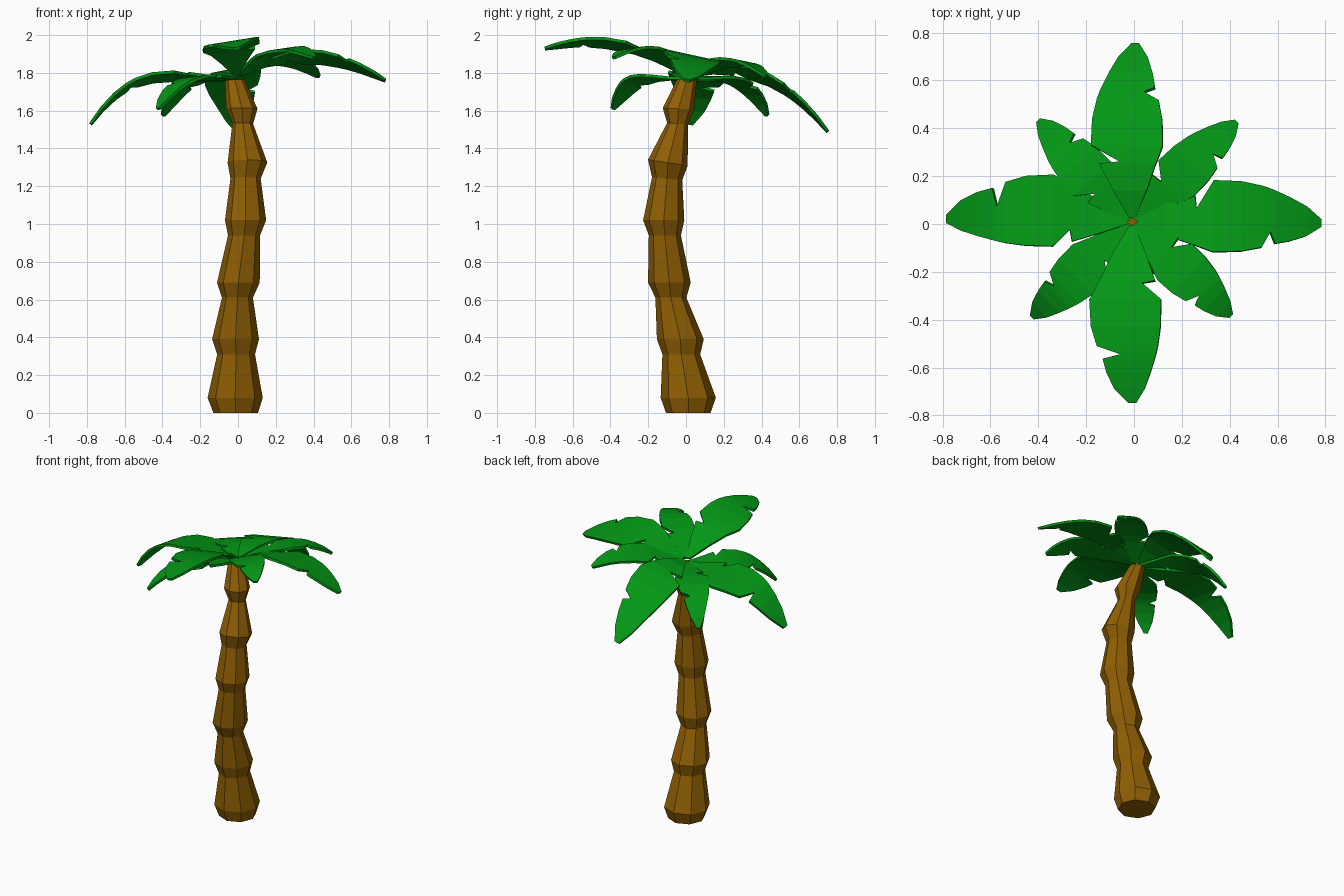
import bpy, bmesh, math

if "Cube" in bpy.data.objects:
    bpy.data.objects.remove(bpy.data.objects["Cube"])


def material(name, color):
    m = bpy.data.materials.new(name)
    m.diffuse_color = (*color, 1)
    m.use_nodes = True
    m.node_tree.nodes["Principled BSDF"].inputs["Base Color"].default_value = m.diffuse_color
    return m


def finish(bm, name, mat):
    bmesh.ops.recalc_face_normals(bm, faces=bm.faces)
    me = bpy.data.meshes.new(name)
    bm.to_mesh(me)
    bm.free()
    me.materials.append(mat)
    ob = bpy.data.objects.new(name, me)
    bpy.context.collection.objects.link(ob)
    return ob


brown = material("bark", (0.28, 0.115, 0.001))
green = material("foliage", (0.001, 0.31, 0.008))

# Trunk: octagonal rings (centre x, centre y, z, radius, tilt)
rings = [(-.012, .012, 0, .118, 0), (-.015, .012, .08, .146, 0),
         (-.01, -.025, .31, .1, 0), (-.013, -.03, .39, .124, 0),
         (-.003, -.08, .61, .082, 0), (.002, -.088, .69, .113, 0),
         (.032, -.112, .94, .085, 0), (.04, -.118, 1.02, .109, 0),
         (.04, -.1, 1.24, .08, -.1), (.05, -.096, 1.325, .105, -.15),
         (.025, -.045, 1.53, .055, -.1), (.02, -.04, 1.61, .083, -.05),
         (-.017, .005, 1.765, .052, 0)]
bm = bmesh.new()
loops = []
for cx, cy, z, r, tilt in rings:
    loops.append([bm.verts.new((cx + r * math.cos(a), cy + r * math.sin(a), z + tilt * r * math.sin(a)))
                  for a in (k * math.pi / 4 for k in range(8))])
for lo, hi in zip(loops, loops[1:]):
    for k in range(8):
        bm.faces.new((lo[k], lo[(k + 1) % 8], hi[(k + 1) % 8], hi[k]))
bm.faces.new(loops[0][::-1])
bm.faces.new(loops[-1])
finish(bm, "trunk", brown)

# Torn leaf outline: distance along, left width, right width
outline = [(.02, .012, .012), (.14, .07, .07), (.255, .12, .115), (.265, .05, .12),
           (.335, .15, .15), (.45, .147, .145), (.535, .132, .125), (.57, .122, .045),
           (.59, .115, .105), (.65, .092, .092), (.72, .06, .065), (.78, .015, .018)]


def height(t, zs):
    # smooth curve through four midrib heights
    ts = (0, .33, .65, 1)
    return sum(z * math.prod((t - b) / (a - b) for b in ts if b != a) for a, z in zip(ts, zs))


def leaf(name, angle, length, width, left, roll, zs):
    bm = bmesh.new()
    c, s = math.cos(math.radians(angle)), math.sin(math.radians(angle))
    rows = []
    for u, l, r in outline:
        d = u / .78 * length
        row = []
        for v in (l * width * left, 0, -r * width * (2 - left)):
            z = height(u / .78, zs) + roll * v
            row.append(bm.verts.new((c * d - s * v - .005, s * d + c * v + .008, z)))
        rows.append(row)
    for a, b in zip(rows, rows[1:]):
        for k in (0, 1):
            bm.faces.new((a[k], a[k + 1], b[k + 1], b[k]))
    ob = finish(bm, name, green)
    mod = ob.modifiers.new("thickness", "SOLIDIFY")
    mod.thickness = .016
    mod.offset = 0


# Four long leaves along the axes
leaf("leaf_right", -.5, .785, 1, 1.18, -.22, (1.78, 1.885, 1.875, 1.76))
leaf("leaf_back", 89, .742, 1, 1.2, -.2, (1.78, 1.82, 1.74, 1.49))
leaf("leaf_left", 179.5, .775, 1, .7, .15, (1.77, 1.785, 1.765, 1.53))
leaf("leaf_front", 270.3, .755, 1, .78, .16, (1.775, 1.92, 1.966, 1.93))

# Four short leaves on the diagonals
leaf("small_leaf_back_right", 44, .6, .7, 1.05, -.15, (1.78, 1.84, 1.86, 1.78))
leaf("small_leaf_back_left", 133, .575, .7, 1, 0, (1.77, 1.775, 1.75, 1.575))
leaf("small_leaf_front_left", 223.5, .575, .7, 1, .1, (1.77, 1.775, 1.76, 1.61))
leaf("small_leaf_front_right", 316.5, .565, .7, 1, .1, (1.78, 1.88, 1.925, 1.88))
